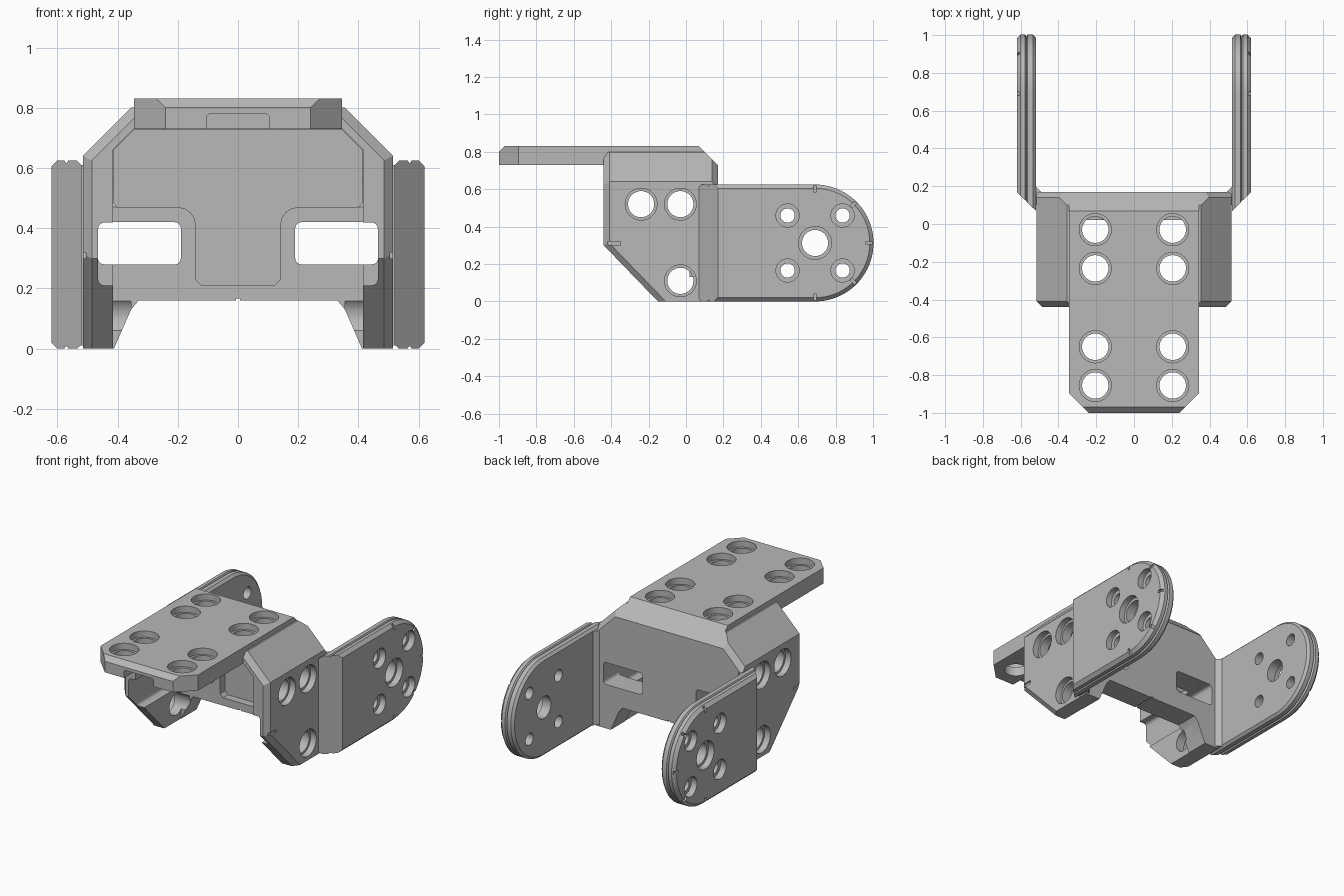
import bpy, bmesh
from math import sin, cos, pi
from mathutils import Vector

cube = bpy.data.objects.get("Cube")
if cube:
    bpy.data.objects.remove(cube, do_unlink=True)

grey = bpy.data.materials.new("bracket_grey")
grey.use_nodes = True
GREY = (0.48, 0.48, 0.48, 1)
grey.diffuse_color = GREY
grey.node_tree.nodes["Principled BSDF"].inputs["Base Color"].default_value = GREY


def place(axis, u, v, w):
    return {"x": (w, u, v), "y": (u, w, v), "z": (u, v, w)}[axis]


def loft(bm, loops):
    """Closed solid through matching loops of points."""
    rings = [[bm.verts.new(p) for p in loop] for loop in loops]
    n = len(rings[0])
    for a, b in zip(rings, rings[1:]):
        for i in range(n):
            bm.faces.new((a[i], a[(i + 1) % n], b[(i + 1) % n], b[i]))
    bm.faces.new(rings[0][::-1])
    bm.faces.new(rings[-1])


def prism(bm, axis, outline, a, b):
    loft(bm, [[place(axis, u, v, w) for u, v in outline] for w in (a, b)])


def stepped_hole(bm, axis, u, v, r, wide, surface, sign, depth=0.04, reach=0.16):
    """Drill from a surface whose outward direction is sign along axis."""
    steps = [(0.08, wide), (-depth, wide), (-depth, r), (-reach, r)]
    loft(bm, [[place(axis, u + rad * cos(t * pi / 20), v + rad * sin(t * pi / 20),
                     sign * (surface + d)) for t in range(40)] for d, rad in steps])


def carve(bm, planes):
    """Solid left inside the half spaces n.p <= d."""
    bmesh.ops.create_cube(bm, size=4)
    for *n, d in planes:
        n = Vector(n)
        bmesh.ops.bisect_plane(bm, geom=bm.verts[:] + bm.edges[:] + bm.faces[:],
                               plane_co=n * d / n.length_squared, plane_no=n,
                               clear_outer=True)
        bmesh.ops.holes_fill(bm, edges=[e for e in bm.edges if e.is_boundary])


def both(planes):
    return [(s * x, y, z, d) for x, y, z, d in planes for s in (1, -1)]


def finish(bm, name):
    bmesh.ops.recalc_face_normals(bm, faces=bm.faces[:])
    mesh = bpy.data.meshes.new(name)
    bm.to_mesh(mesh)
    bm.free()
    mesh.materials.append(grey)
    ob = bpy.data.objects.new(name, mesh)
    bpy.context.collection.objects.link(ob)
    return ob


def combine(ob, bm, operation="DIFFERENCE"):
    tool = finish(bm, "tool")
    mod = ob.modifiers.new("combine", "BOOLEAN")
    mod.operation, mod.solver, mod.object = operation, "EXACT", tool
    bpy.ops.object.select_all(action="DESELECT")
    bpy.context.view_layer.objects.active = ob
    ob.select_set(True)
    bpy.ops.object.modifier_apply(modifier=mod.name)
    bpy.data.objects.remove(tool, do_unlink=True)


def smooth(ob):
    bpy.ops.object.select_all(action="DESELECT")
    bpy.context.view_layer.objects.active = ob
    ob.select_set(True)
    bpy.ops.object.shade_smooth_by_angle(angle=0.4)


def mirrored(half):
    return half + [(-x, z) for x, z in reversed(half)]


def rounded(x0, x1, z0, z1, r):
    corners = [(x1 - r, z1 - r), (x0 + r, z1 - r), (x0 + r, z0 + r), (x1 - r, z0 + r)]
    return [(cx + r * cos((q + k / 4) * pi / 2), cz + r * sin((q + k / 4) * pi / 2))
            for q, (cx, cz) in enumerate(corners) for k in range(5)]


def rect(cx, cy, length, width, angle=0):
    c, s = cos(angle), sin(angle)
    return [(cx + a * length / 2 * c - b * width / 2 * s,
             cy + a * length / 2 * s + b * width / 2 * c)
            for a, b in ((-1, -1), (1, -1), (1, 1), (-1, 1))]


# Main body: chamfered block
bm = bmesh.new()
carve(bm, [(0, 0, 1, 0.80), (0, 0, -1, 0), (0, -1, 0, 0.44), (0, 1, 0, 0.17),
           (0, 1, 1, 0.90), (0, -0.3, -0.29, 0.045)]
      + both([(1, 0, 0, 0.515), (1, 0, 1, 1.155), (1, -1, 0, 0.925),
              (1, -1.5, 1, 1.77), (1, 1.5, 1, 1.365), (1, -0.719, -0.695, 0.593)]))
body = finish(bm, "bracket_body")

# Top mounting plate
bm = bmesh.new()
carve(bm, [(0, 0, 1, 0.83), (0, 0, -1, -0.73), (0, -1, 0, 1), (0, 1, 0, 0.17),
           (0, 1, 1, 0.90), (0, -1, 1, 1.80)]
      + both([(1, 0, 0, 0.345), (1, -1, 0, 1.24)]))
combine(body, bm, "UNION")

# Open cavity behind the side walls
bm = bmesh.new()
prism(bm, "y", mirrored([(0.415, -0.1), (0.415, 0.66), (0.346, 0.729)]), -0.6, 0.02)
combine(body, bm)

# Shallow T-shaped recess in the rear wall
fillet = [(0.20 - 0.06 * sin(k * pi / 8), 0.41 + 0.06 * cos(k * pi / 8)) for k in range(5)]
bm = bmesh.new()
prism(bm, "y", mirrored([(0.12, 0.21), (0.14, 0.23)] + fillet[::-1]
                        + [(0.40, 0.47), (0.414, 0.485), (0.414, 0.659), (0.345, 0.728)]),
      -0.1, 0.07)
combine(body, bm)

# Arch under the rear wall, groove under the plate
bm = bmesh.new()
prism(bm, "y", mirrored([(0.425, -0.03), (0.355, 0.13), (0.33, 0.16)]), -0.1, 0.3)
prism(bm, "y", mirrored([(0.105, 0.70), (0.105, 0.77), (0.095, 0.78)]), -1.1, 0.01)
combine(body, bm)

# Wall slots and side wall recesses
for s in (1, -1):
    bm = bmesh.new()
    prism(bm, "y", [(s * x, z) for x, z in rounded(0.19, 0.465, 0.28, 0.42, 0.02)], -0.1, 0.3)
    combine(body, bm)
    bm = bmesh.new()
    prism(bm, "y", [(s * x, z) for x, z in rounded(0.38, 0.464, 0.21, 0.419, 0.02)], -0.6, 0.015)
    combine(body, bm)

# Screw holes in plate and side walls, index slits
bm = bmesh.new()
for s in (1, -1):
    for y in (-0.03, -0.235, -0.65, -0.855):
        stepped_hole(bm, "z", s * 0.205, y, 0.07, 0.085, 0.83, 1)
    for y, z in ((-0.03, 0.52), (-0.24, 0.52), (-0.03, 0.11)):
        stepped_hole(bm, "x", y, z, 0.07, 0.085, 0.515, s)
    prism(bm, "x", rect(-0.40, 0.31, 0.10, 0.02), s * 0.505, s * 0.55)
prism(bm, "y", rect(0, 0.16, 0.014, 0.014), -0.1, 0.3)
combine(body, bm)
smooth(body)

# Rounded ears with bevelled, grooved rims
MID, REAR = 0.3125, 0.69
LAYERS = [(0.52, 0.015), (0.535, 0), (0.563, 0), (0.57, 0.01), (0.577, 0), (0.60, 0), (0.62, 0.02)]


def ear_loop(x, inset, s):
    r = MID - inset
    start = 0.07 + x - 0.52
    arc = [(REAR + r * cos(t * pi / 40), MID + r * sin(t * pi / 40)) for t in range(-20, 21)]
    return [(s * x, y, z) for y, z in [(start, MID - r)] + arc + [(start, MID + r)]]


for s, side in ((1, "left"), (-1, "right")):
    bm = bmesh.new()
    loft(bm, [ear_loop(x, inset, s) for x, inset in LAYERS])
    ear = finish(bm, side + "_ear")
    bm = bmesh.new()
    stepped_hole(bm, "x", REAR, MID, 0.07, 0.088, 0.62, s)
    for y in (-1, 1):
        for z in (-1, 1):
            stepped_hole(bm, "x", REAR + y * 0.147, MID + z * 0.147, 0.038, 0.062, 0.62, s)
    for k in range(-2, 3):
        a = k * pi / 4
        prism(bm, "x", rect(REAR + 0.295 * cos(a), MID + 0.295 * sin(a), 0.045, 0.018, a),
              s * 0.605, s * 0.66)
    combine(ear, bm)
    smooth(ear)

    # Gusset joining ear and body
    bm = bmesh.new()
    prism(bm, "z", [(s * x, y) for x, y in ((0.49, 0.10), (0.49, 0.169), (0.522, 0.20),
                                           (0.53, 0.20), (0.53, 0.10))], 0.01, 0.61)
    finish(bm, side + "_gusset")
